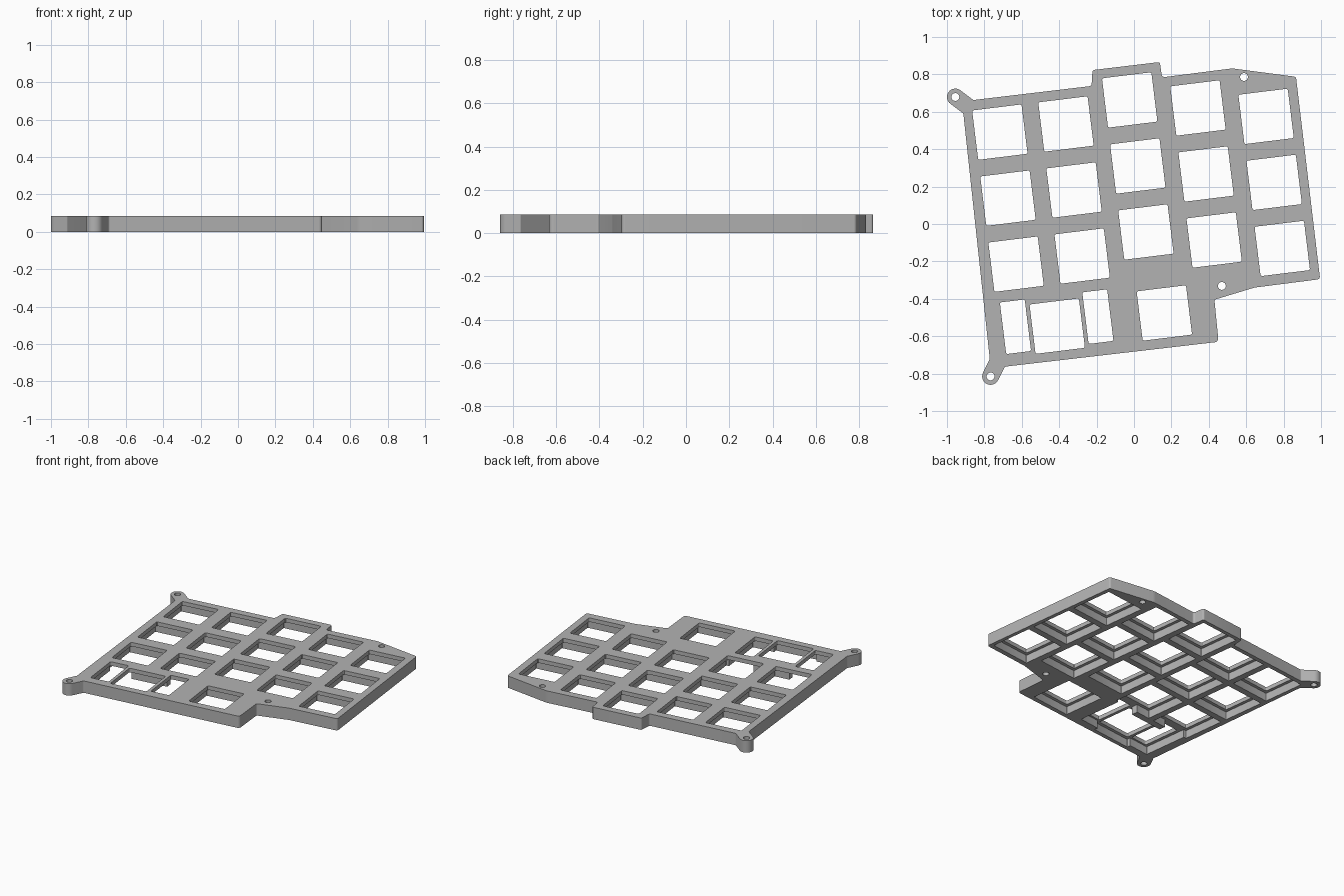
import bpy, bmesh, math
from mathutils import Vector, Matrix

if "Cube" in bpy.data.objects:
    bpy.data.objects.remove(bpy.data.objects["Cube"], do_unlink=True)

HEIGHT = 0.085        # full thickness
LEDGE = 0.0565        # underside of the thin top plate
PITCH = 0.3556        # key spacing
HOLE = 0.133          # half size of a key opening
POCKET = 0.155        # half size of the clearance below it
TILT = Matrix.Rotation(math.radians(7), 2)


def rounded(corners, steps=6):
    """Fillet a closed list of (point, radius) corners."""
    out = []
    for i, (p, r) in enumerate(corners):
        if r == 0:
            out.append(p)
            continue
        a = (corners[i - 1][0] - p).normalized()
        b = (corners[(i + 1) % len(corners)][0] - p).normalized()
        half = a.angle(b) / 2
        centre = p + (a + b).normalized() * r / math.sin(half)
        start = p + a * r / math.tan(half) - centre
        end = p + b * r / math.tan(half) - centre
        for k in range(steps + 1):
            out.append(centre + start.lerp(end, k / steps).normalized() * r)
    return out


def prism(bm, points, z0, z1):
    """Extrude a flat profile from z0 to z1."""
    face = bm.faces.new([bm.verts.new((p.x, p.y, z0)) for p in points])
    grown = bmesh.ops.extrude_face_region(bm, geom=[face])["geom"]
    bmesh.ops.translate(bm, vec=(0, 0, z1 - z0),
                        verts=[v for v in grown if isinstance(v, bmesh.types.BMVert)])


def make_object(name, bm):
    bmesh.ops.recalc_face_normals(bm, faces=bm.faces)
    mesh = bpy.data.meshes.new(name)
    bm.to_mesh(mesh)
    bm.free()
    obj = bpy.data.objects.new(name, mesh)
    bpy.context.collection.objects.link(obj)
    return obj


def box(bm, u, v, hu, hv, z1, r):
    """Rounded block in the tilted key grid."""
    pts = [(TILT @ Vector((u + su * hu, v + sv * hv)), r)
           for su, sv in ((-1, -1), (1, -1), (1, 1), (-1, 1))]
    prism(bm, rounded(pts, 3), -0.05, z1)


def ear(centre, direction, length):
    """Outline corners of a round mounting tab, anticlockwise."""
    c, d = Vector(centre), Vector(direction).normalized()
    side = Vector((-d.y, d.x)) * 0.045
    tip = c - d * 0.045
    return [(c + side + d * length, 0.012), (tip + side, 0.0445),
            (tip - side, 0.0445), (c - side + d * length, 0.012)]


# Plate body with stepped outline and two mounting ears
EARS = [(-0.955, 0.679), (-0.767, -0.815)]
edge = [(0.452, -0.630, 0.02), (0.430, -0.405, 0.01), (0.644, -0.340, 0.1),
        (0.995, -0.295, 0.015), (0.866, 0.787, 0.015), (0.525, 0.832, 0.1),
        (0.150, 0.784, 0.015), (0.138, 0.866, 0.012), (-0.222, 0.823, 0.012),
        (-0.227, 0.738, 0.015)]
outline = [(Vector((x, y)), r) for x, y, r in edge]
outline += ear(EARS[0], (0.8, -0.6), 0.087)
outline += ear(EARS[1], (0.45, 0.9), 0.081)
bm = bmesh.new()
prism(bm, rounded(outline), 0, HEIGHT)
plate = make_object("key_plate", bm)

# Key positions: five staggered columns, a wide key and a thumb key
columns = [(-0.652, 0.575), (-0.296, 0.575), (0.058, 0.661), (0.415, 0.574), (0.771, 0.485)]
keys = [(u, v - row * PITCH) for u, v in columns for row in range(3)]
WIDE = (-0.474, -0.492)
keys += [WIDE, (0.103, -0.492)]

# Clearance pockets from below, and openings through the top
pockets, holes = bmesh.new(), bmesh.new()
for u, v in keys:
    box(pockets, u, v, POCKET, POCKET, LEDGE, 0.004)
    box(holes, u, v, HOLE, HOLE, 0.2, 0.009)
for side in (-1, 1):
    u = WIDE[0] + side * 0.222
    box(pockets, u, -0.445, 0.09, 0.175, LEDGE, 0.004)
    box(holes, u, -0.468, 0.067, 0.139, 0.2, 0.009)

# Screw holes
for x, y in EARS + [(0.588, 0.786), (0.470, -0.331)]:
    ring = [Vector((x + 0.021 * math.cos(a), y + 0.021 * math.sin(a)))
            for a in (math.tau * k / 24 for k in range(24))]
    prism(holes, ring, -0.05, 0.2)

# Cut everything out and bake the result
cutters = [make_object("pocket_cutter", pockets), make_object("hole_cutter", holes)]
for cutter in cutters:
    cutter.hide_render = True
    mod = plate.modifiers.new(cutter.name, "BOOLEAN")
    mod.operation, mod.solver, mod.object = "DIFFERENCE", "EXACT", cutter
    mod.use_self = True
graph = bpy.context.evaluated_depsgraph_get()
baked = bpy.data.meshes.new_from_object(plate.evaluated_get(graph))
plate.modifiers.clear()
plate.data = baked
for cutter in cutters:
    bpy.data.objects.remove(cutter, do_unlink=True)

# Single grey material
GREY = (0.45, 0.45, 0.45, 1)
mat = bpy.data.materials.new("grey_plastic")
mat.use_nodes = True
mat.diffuse_color = GREY
mat.node_tree.nodes["Principled BSDF"].inputs["Base Color"].default_value = GREY
plate.data.materials.clear()
plate.data.materials.append(mat)

bpy.ops.object.select_all(action="DESELECT")
plate.select_set(True)
bpy.context.view_layer.objects.active = plate
bpy.ops.object.shade_smooth_by_angle(angle=math.radians(30))
